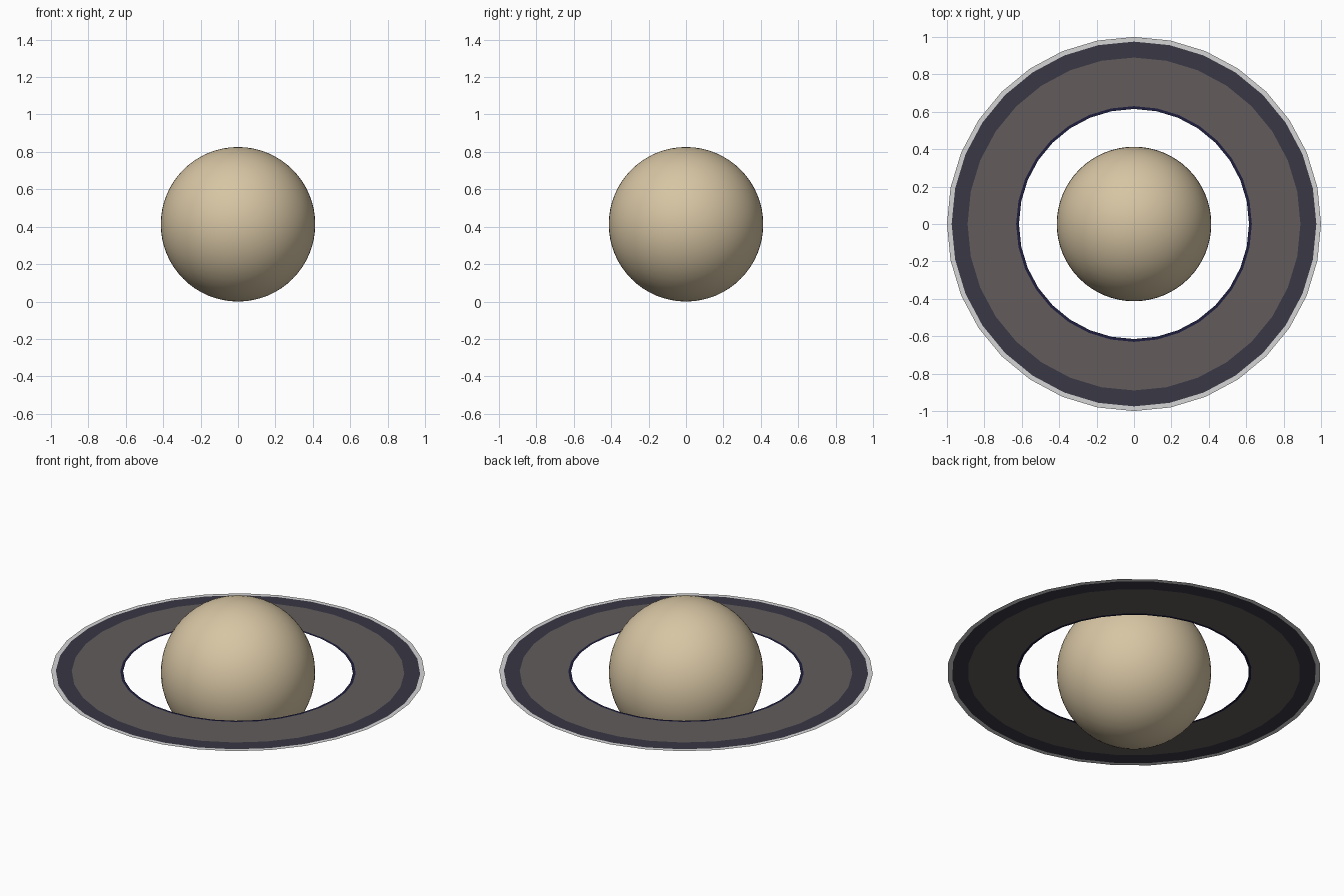
import bpy, bmesh, math

if "Cube" in bpy.data.objects:
    bpy.data.objects.remove(bpy.data.objects["Cube"])

R = 0.413   # planet radius, also the height of the ring plane


def material(name, rgb):
    m = bpy.data.materials.new(name)
    m.diffuse_color = (*rgb, 1)
    m.use_nodes = True
    m.node_tree.nodes["Principled BSDF"].inputs["Base Color"].default_value = m.diffuse_color
    return m


# Planet
bpy.ops.mesh.primitive_uv_sphere_add(segments=64, ring_count=32, radius=R, location=(0, 0, R))
planet = bpy.context.object
planet.name = "planet"
planet.data.materials.append(material("sandy tan", (0.68, 0.56, 0.37)))
bpy.ops.object.shade_smooth()


# Flat 32-sided ring bands, all facing up
def ring_band(name, r_in, r_out, mat, sides=32):
    bm = bmesh.new()
    loops = []
    for r in (r_in, r_out):
        loops.append([bm.verts.new((r * math.cos(2 * math.pi * i / sides),
                                    r * math.sin(2 * math.pi * i / sides), 0))
                      for i in range(sides)])
    a, b = loops
    for i in range(sides):
        j = (i + 1) % sides
        bm.faces.new((a[i], b[i], b[j], a[j]))
    mesh = bpy.data.meshes.new(name)
    bm.to_mesh(mesh)
    bm.free()
    mesh.materials.append(mat)
    ob = bpy.data.objects.new(name, mesh)
    ob.location.z = R
    bpy.context.collection.objects.link(ob)


ring_band("inner_ring_edge", 0.615, 0.63, material("navy", (0.013, 0.013, 0.05)))
ring_band("main_ring", 0.63, 0.89, material("dusty brown", (0.122, 0.107, 0.105)))
ring_band("outer_ring", 0.89, 0.975, material("dark slate", (0.04, 0.038, 0.058)))
ring_band("outer_ring_edge", 0.975, 1.0, material("light grey", (0.66, 0.66, 0.66)))
